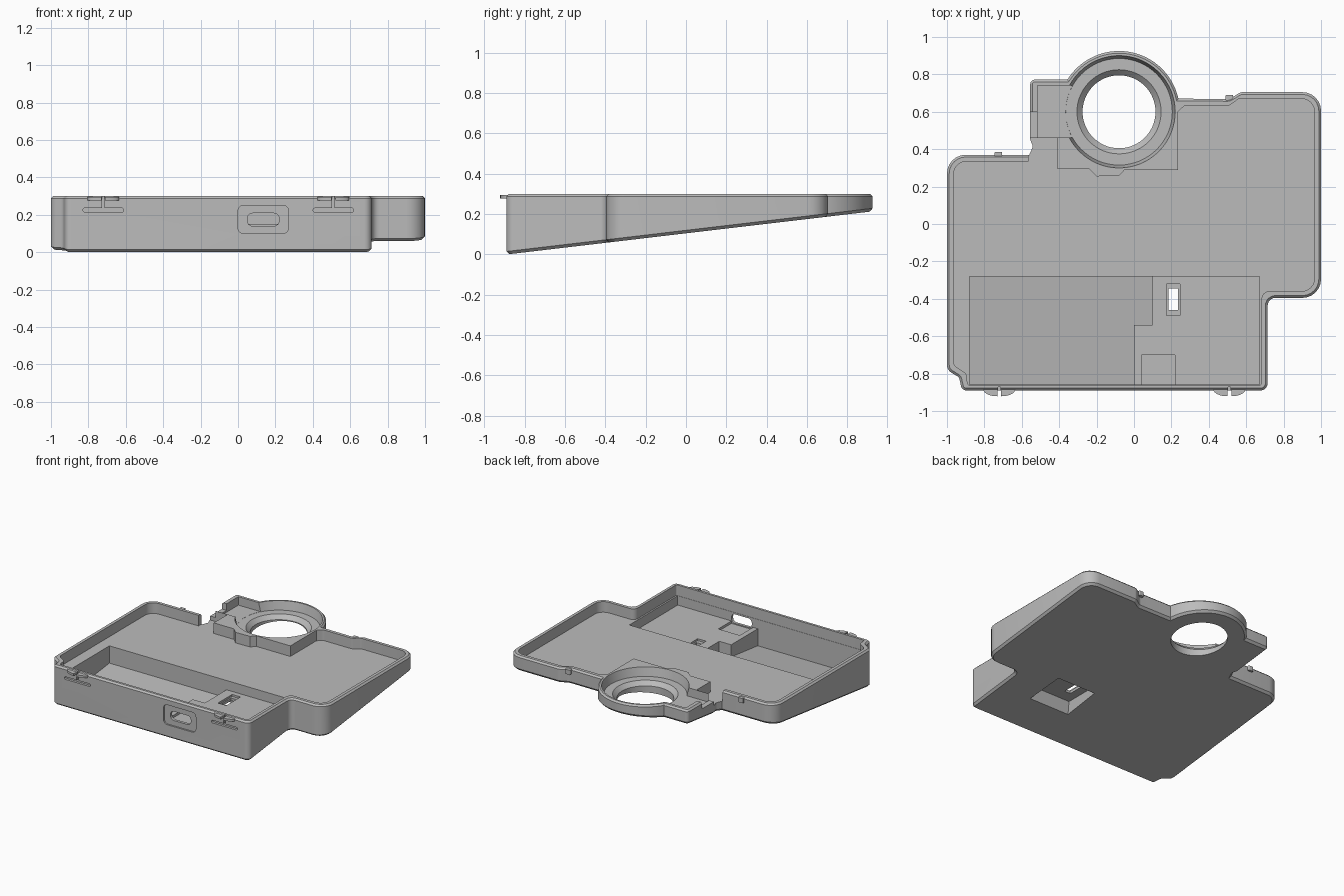
import bpy, bmesh, math
from mathutils import Vector

if "Cube" in bpy.data.objects:
    bpy.data.objects.remove(bpy.data.objects["Cube"])

grey = bpy.data.materials.new("plain grey")
grey.diffuse_color = (0.5, 0.5, 0.5, 1)
grey.use_nodes = True
grey.node_tree.nodes["Principled BSDF"].inputs["Base Color"].default_value = grey.diffuse_color


def slope(y):
    # slanted underside of the case
    return 0.1178 * (y + 0.885)


def fillet(pts, steps=6):
    # polygon of (x, y, radius) -> rounded outline
    out = []
    for i, p in enumerate(pts):
        c = Vector(p[:2])
        r = p[2] if len(p) > 2 else 0
        if r == 0:
            out.append(c)
            continue
        a = (Vector(pts[i - 1][:2]) - c).normalized()
        b = (Vector(pts[(i + 1) % len(pts)][:2]) - c).normalized()
        half = a.angle(b) / 2
        centre = c + (a + b).normalized() * (r / math.sin(half))
        s = c + a * (r / math.tan(half)) - centre
        e = c + b * (r / math.tan(half)) - centre
        turn = math.atan2(s.x * e.y - s.y * e.x, s.dot(e))
        for k in range(steps + 1):
            t = turn * k / steps
            out.append(centre + Vector((s.x * math.cos(t) - s.y * math.sin(t),
                                        s.x * math.sin(t) + s.y * math.cos(t))))
    return out


def inset(pts, d):
    # mitred inward offset of a counter-clockwise outline
    out = []
    for i, p in enumerate(pts):
        a = (p - pts[i - 1]).normalized()
        b = (pts[(i + 1) % len(pts)] - p).normalized()
        na, nb = Vector((-a.y, a.x)), Vector((-b.y, b.x))
        out.append(p + (na + nb) * (d / (1 + na.dot(nb))))
    return out


def loft(name, rings):
    bm = bmesh.new()
    loops = [[bm.verts.new(p) for p in ring] for ring in rings]
    n = len(loops[0])
    for lo, hi in zip(loops, loops[1:]):
        for i in range(n):
            j = (i + 1) % n
            bm.faces.new((lo[i], lo[j], hi[j], hi[i]))
    bm.faces.new(loops[0][::-1])
    bm.faces.new(loops[-1])
    bmesh.ops.recalc_face_normals(bm, faces=bm.faces)
    me = bpy.data.meshes.new(name)
    bm.to_mesh(me)
    bm.free()
    me.materials.append(grey)
    ob = bpy.data.objects.new(name, me)
    bpy.context.collection.objects.link(ob)
    return ob


def prism(name, pts, z0, z1):
    low = z0 if callable(z0) else (lambda y: z0)
    return loft(name, [[(p[0], p[1], low(p[1])) for p in pts],
                       [(p[0], p[1], z1) for p in pts]])


def rect(x0, x1, y0, y1, r=0):
    return fillet([(x0, y0, r), (x1, y0, r), (x1, y1, r), (x0, y1, r)])


def front_prism(name, pts, y0, y1):
    # profile drawn in x and z, running along y
    return loft(name, [[(p[0], y, p[1]) for p in pts] for y in (y0, y1)])


# Case body: rounded outline with the ring bulge, wedge underside, chamfered edges
RX, RY = -0.08, 0.6
bulge = [(RX + 0.325 * math.cos(math.radians(a)), RY + 0.325 * math.sin(math.radians(a)))
         for a in [12.5 + 135.5 * k / 32 for k in range(33)]]
outline = fillet([(-0.92, -0.89, 0.03), (0.715, -0.89, 0.04), (0.715, -0.395, 0.04),
                  (1, -0.395, 0.1), (1, 0.705, 0.1), (0.57, 0.705, 0.04), (0.51, 0.668, 0.04)]
                 + bulge +
                 [(-0.39, 0.772, 0.02), (-0.555, 0.772, 0.025), (-0.555, 0.45, 0.02), (-0.54, 0.415, 0.02),
                  (-0.56, 0.37), (-1, 0.37, 0.1), (-1, -0.78, 0.05), (-0.935, -0.82, 0.03)])
foot, lip = inset(outline, 0.015), inset(outline, 0.012)
body = loft("case_body", [[(p.x, p.y, slope(p.y)) for p in foot],
                          [(p.x, p.y, slope(p.y) + 0.015) for p in outline],
                          [(p.x, p.y, 0.288) for p in outline],
                          [(p.x, p.y, 0.30) for p in lip]])

cutters = []
# Main tray, passing around the ring block and out through the side gap
tray = fillet([(-0.89, -0.86, 0.01), (0.682, -0.86, 0.01), (0.682, -0.36, 0.04), (0.965, -0.36, 0.07),
               (0.965, 0.67, 0.07), (0.56, 0.67, 0.03), (0.51, 0.633, 0.03), (0.27, 0.633, 0.03), (0.235, 0.6),
               (0.235, 0.29), (-0.05, 0.29), (-0.08, 0.258), (-0.2, 0.255), (-0.24, 0.295), (-0.41, 0.295),
               (-0.41, 0.46), (-0.62, 0.46), (-0.565, 0.39), (-0.565, 0.335), (-0.965, 0.335, 0.07),
               (-0.965, -0.755, 0.04), (-0.895, -0.80, 0.03)])
cutters.append(prism("tray_cut", tray, 0.22, 0.4))
# Front well: shallow over the switch block, deep elsewhere
cutters.append(prism("well_cut", rect(-0.88, 0.67, -0.858, -0.28), 0.15, 0.23))
deep = [(-0.88, -0.858), (0, -0.858), (0, -0.54), (0.1, -0.54), (0.1, -0.28), (-0.88, -0.28)]
cutters.append(prism("deep_well_cut", deep, lambda y: slope(y) + 0.018, 0.2))
cutters.append(prism("connector_pocket_cut", rect(0.04, 0.22, -0.857, -0.70), 0.132, 0.2))
# Switch slot with rebate above and recess below
cutters.append(prism("slot_rebate_cut", rect(0.175, 0.245, -0.49, -0.32), 0.135, 0.2))
cutters.append(prism("slot_cut", rect(0.185, 0.235, -0.46, -0.345), -0.1, 0.2))
cutters.append(loft("switch_recess_cut", [[(x, y, -0.05) for x, y in rect(0.08, 0.46, -0.62, -0.27)],
                                          [(x, y, 0.115) for x, y in rect(0.12, 0.42, -0.55, -0.30)]]))
# Ring bowl and through hole
circle = [(math.cos(math.tau * k / 64), math.sin(math.tau * k / 64)) for k in range(64)]
cutters.append(loft("bowl_cut", [[(RX + r * c, RY + r * s, z) for c, s in circle] for r, z in
                                 ((0.195, 0), (0.195, 0.205), (0.225, 0.235), (0.285, 0.235), (0.305, 0.32))]))
# Side arm pocket and its lowered wall
cutters.append(prism("arm_pocket_cut", rect(-0.515, -0.33, 0.462, 0.74), 0.236, 0.4))
cutters.append(prism("arm_wall_cut", rect(-0.6, -0.51, 0.44, 0.6), 0.25, 0.4))
# Connector port in the front wall
cutters.append(front_prism("port_recess_cut", rect(0, 0.27, 0.10, 0.25, 0.03), -0.95, -0.878))
cutters.append(front_prism("port_cut", rect(0.05, 0.22, 0.14, 0.208, 0.028), -0.95, -0.80))
# Flex grooves below and beside each front latch
for x in (-0.72, 0.51):
    cutters.append(front_prism("latch_groove_cut", rect(x - 0.108, x + 0.108, 0.215, 0.235, 0.008), -0.95, -0.872))
    cutters.append(front_prism("latch_slit_cut", rect(x - 0.007, x + 0.007, 0.225, 0.35), -0.95, -0.872))

for c in cutters:
    mod = body.modifiers.new(c.name, 'BOOLEAN')
    mod.operation, mod.solver, mod.object = 'DIFFERENCE', 'EXACT', c
bpy.context.view_layer.update()
mesh = bpy.data.meshes.new_from_object(body.evaluated_get(bpy.context.evaluated_depsgraph_get()))
body.modifiers.clear()
body.data = mesh
for c in cutters:
    bpy.data.objects.remove(c)

# Front latches: two quarter-moon tabs either side of the slit
for x, side in ((-0.72, "left"), (0.51, "right")):
    for s in (-1, 1):
        arc = [(x + s * (0.01 + 0.075 * math.cos(t)), -0.885 - 0.036 * math.sin(t))
               for t in [math.pi / 2 * k / 8 for k in range(9)]]
        prism(side + "_latch_tab", arc + [(x + s * 0.01, -0.875), (x + s * 0.085, -0.875)], 0.277, 0.294)

# Small ribs on the back wall
prism("left_back_rib", rect(-0.745, -0.705, 0.36, 0.386, 0.006), 0.26, 0.295)
prism("right_back_rib", rect(0.49, 0.53, 0.66, 0.69, 0.006), 0.26, 0.295)

for ob in bpy.context.scene.objects:
    ob.select_set(True)
bpy.context.view_layer.objects.active = body
bpy.ops.object.shade_smooth_by_angle(angle=math.radians(25))
